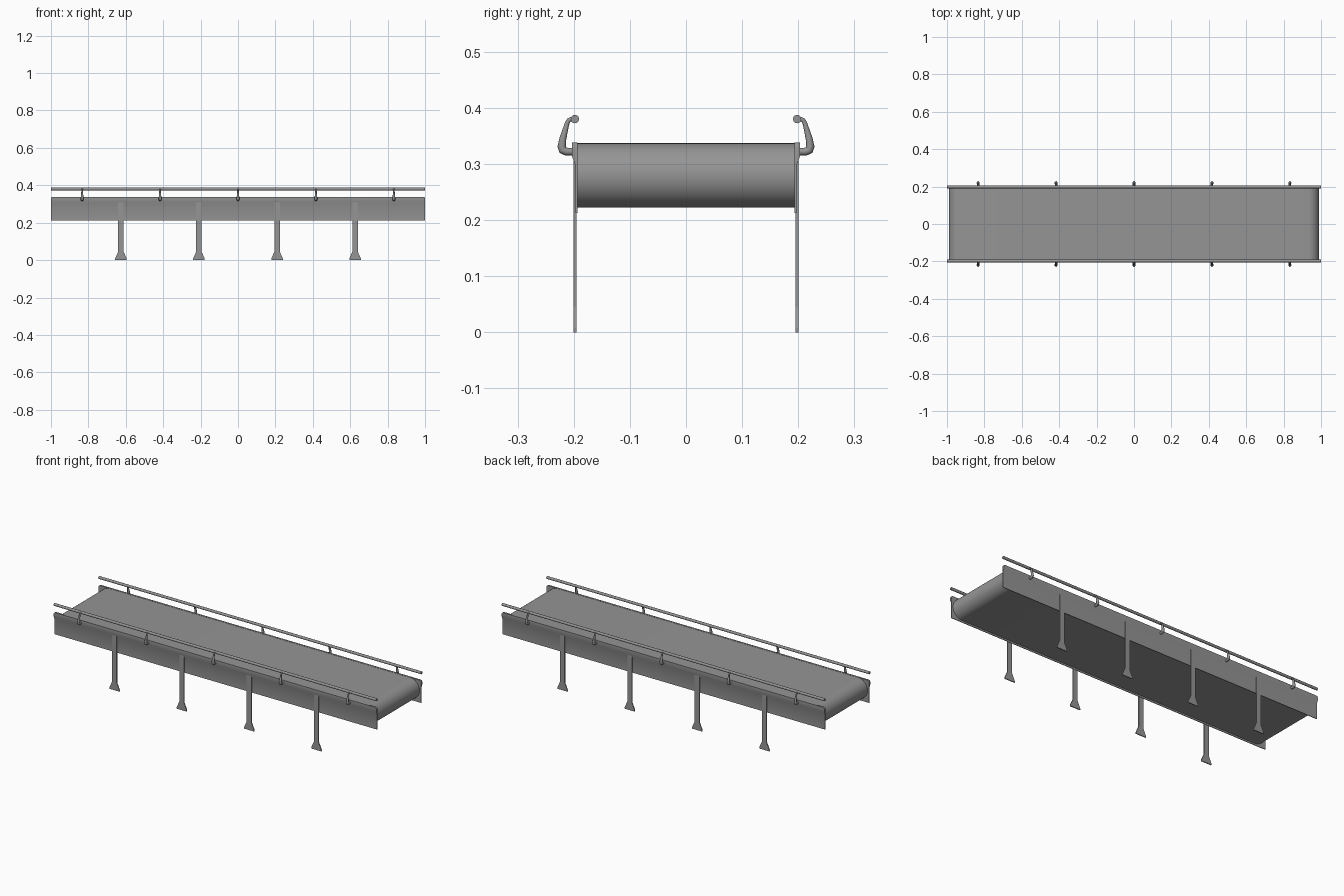
import bpy, bmesh, math
from mathutils import Vector

if "Cube" in bpy.data.objects:
    bpy.data.objects.remove(bpy.data.objects["Cube"])

grey = bpy.data.materials.new("steel_grey")
grey.diffuse_color = (0.3, 0.3, 0.3, 1)
grey.use_nodes = True
grey.node_tree.nodes["Principled BSDF"].inputs["Base Color"].default_value = grey.diffuse_color


def finish(name, bm, smooth=True):
    bmesh.ops.recalc_face_normals(bm, faces=bm.faces)
    mesh = bpy.data.meshes.new(name)
    bm.to_mesh(mesh)
    bm.free()
    mesh.materials.append(grey)
    obj = bpy.data.objects.new(name, mesh)
    bpy.context.collection.objects.link(obj)
    if smooth:
        bpy.ops.object.select_all(action='DESELECT')
        obj.select_set(True)
        bpy.context.view_layer.objects.active = obj
        bpy.ops.object.shade_smooth_by_angle(angle=math.radians(35))
    return obj


def extrude(bm, points, shift):
    """Close a 3D outline and extrude it into a solid."""
    face = bm.faces.new([bm.verts.new(p) for p in points])
    new = bmesh.ops.extrude_face_region(bm, geom=[face], use_keep_orig=True)["geom"]
    verts = [v for v in new if isinstance(v, bmesh.types.BMVert)]
    bmesh.ops.translate(bm, verts=verts, vec=shift)


def tube(bm, path, radii, sides=12):
    """Sweep a circle along a path lying in a plane of constant x or along x."""
    rings = []
    for i, (p, r) in enumerate(zip(path, radii)):
        t = (path[min(i + 1, len(path) - 1)] - path[max(i - 1, 0)]).normalized()
        u = Vector((0, 1, 0)) if abs(t.x) > 0.9 else Vector((1, 0, 0))
        v = t.cross(u)
        rings.append([bm.verts.new(p + r * (math.cos(a) * u + math.sin(a) * v))
                      for a in (2 * math.pi * k / sides for k in range(sides))])
    for a, b in zip(rings, rings[1:]):
        for k in range(sides):
            bm.faces.new((a[k], a[k - 1], b[k - 1], b[k]))
    bm.faces.new(rings[0])
    bm.faces.new(rings[-1])


# Belt: long loop with half-round ends
bm = bmesh.new()
R, END, MID = 0.0575, 0.99, 0.2795
outline = []
for side in (1, -1):
    for k in range(25):
        a = -math.pi / 2 + math.pi * k / 24
        outline.append((side * (END - R + R * math.cos(a)), -0.194,
                        MID + side * R * math.sin(a)))
extrude(bm, outline, (0, 0.388, 0))
finish("belt", bm)

for s, label in ((-1, "front"), (1, "back")):
    # Side panel: thin sheet with a thicker top lip, clipped upper corners
    bm = bmesh.new()
    section = [(0.1935, 0.213), (0.197, 0.213), (0.197, 0.298),
               (0.2035, 0.314), (0.2035, 0.338), (0.1935, 0.338)]
    extrude(bm, [(-1, s * y, z) for y, z in section], (2, 0, 0))
    corners = [e for e in bm.edges
               if all(v.co.z > 0.33 and abs(v.co.x) > 0.99 for v in e.verts)
               and abs(e.verts[0].co.x - e.verts[1].co.x) < 0.01]
    bmesh.ops.bevel(bm, geom=corners, offset=0.008, segments=3, profile=0.5,
                    affect='EDGES')
    finish(label + "_side_panel", bm)

    # Legs: flat bars with flared feet
    bm = bmesh.new()
    for cx in (-0.626, -0.209, 0.209, 0.626):
        half = [(0.031, 0), (0.031, 0.008), (0.0145, 0.045), (0.0145, 0.31)]
        pts = half + [(-x, z) for x, z in reversed(half)]
        extrude(bm, [(cx + x, s * 0.1955, z) for x, z in pts], (0, s * 0.005, 0))
    finish(label + "_legs", bm, smooth=False)

    # Handrail
    bm = bmesh.new()
    tube(bm, [Vector((-1, s * 0.198, 0.38)), Vector((1, s * 0.198, 0.38))],
         [0.0075] * 2, 16)
    finish(label + "_handrail", bm)

    # Rail brackets: tapered hooks from panel lip up to the rail
    bm = bmesh.new()
    hook = [(0.2, 0.322, 0.0065), (0.214, 0.322, 0.007), (0.2195, 0.3245, 0.0075),
            (0.2215, 0.331, 0.0075), (0.2195, 0.345, 0.0062), (0.214, 0.365, 0.0046),
            (0.2115, 0.3735, 0.004), (0.209, 0.378, 0.004), (0.205, 0.38, 0.004),
            (0.198, 0.38, 0.004)]
    for i in range(-2, 3):
        tube(bm, [Vector((i * 0.4167, s * y, z)) for y, z, r in hook],
             [r for y, z, r in hook])
    finish(label + "_rail_brackets", bm)
